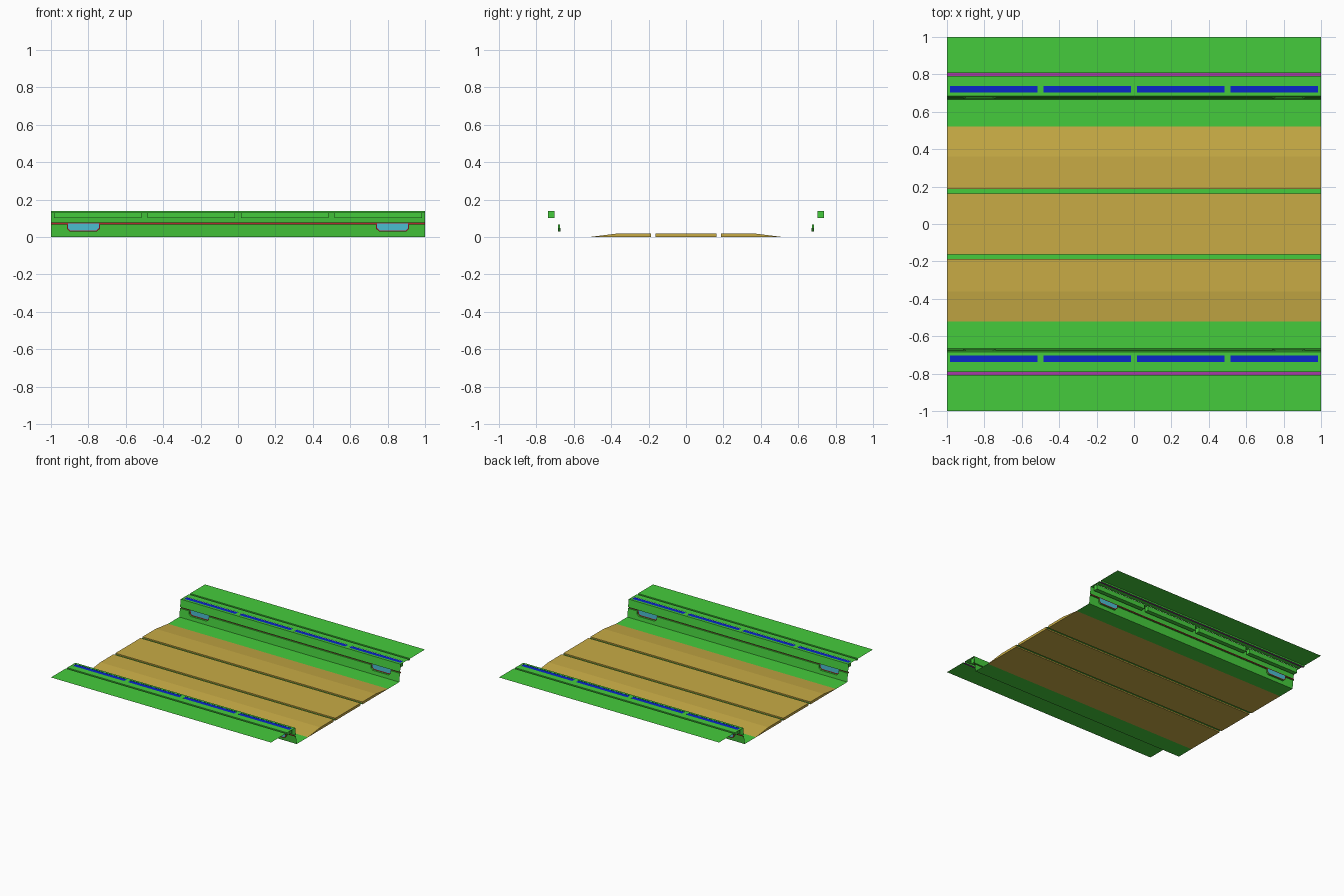
import bpy, bmesh
from mathutils import Vector

cube = bpy.data.objects.get("Cube")
if cube:
    bpy.data.objects.remove(cube, do_unlink=True)


def material(name, rgb):
    m = bpy.data.materials.new(name)
    m.use_nodes = True
    m.diffuse_color = (*rgb, 1)
    m.node_tree.nodes["Principled BSDF"].inputs["Base Color"].default_value = (*rgb, 1)
    return m


GREEN = material("green", (0.06, 0.6, 0.045))
TAN = material("tan", (0.58, 0.41, 0.06))
BLUE = material("blue", (0.003, 0.02, 0.6))
CYAN = material("cyan", (0.07, 0.51, 0.64))
RED = material("red", (0.45, 0.02, 0.03))
PURPLE = material("purple", (0.38, 0.045, 0.38))

UP, DOWN, TRACK = Vector((0, 0, 1)), Vector((0, 0, -1)), Vector((0, -1, 0))


def face(bm, points, toward, mat=0):
    """Add one face whose normal points toward the given direction."""
    f = bm.faces.new([bm.verts.new(p) for p in points])
    f.normal_update()
    if f.normal.dot(toward) < 0:
        f.normal_flip()
    f.material_index = mat
    return f


def sheet(bm, x0, x1, a, b, toward, mat=0):
    """Rectangle running along x between two (y, z) points."""
    return face(bm, [(x0, *a), (x1, *a), (x1, *b), (x0, *b)], toward, mat)


def finish(name, bm, mats, mirror=True):
    bmesh.ops.remove_doubles(bm, verts=bm.verts, dist=0.0002)
    me = bpy.data.meshes.new(name)
    bm.to_mesh(me)
    bm.free()
    for m in mats:
        me.materials.append(m)
    ob = bpy.data.objects.new(name, me)
    bpy.context.collection.objects.link(ob)
    if mirror:
        mod = ob.modifiers.new("Mirror", "MIRROR")
        mod.use_axis = (False, True, False)
        mod.use_mirror_merge = False
    return ob


# Ballast slabs with closed ends
def slab(name, profile, mirror):
    bm = bmesh.new()
    ends = [[bm.verts.new((x, y, z)) for y, z in profile] for x in (-1, 1)]
    for e in ends:
        bm.faces.new(e)
    n = len(profile)
    for i in range(n):
        j = (i + 1) % n
        bm.faces.new((ends[0][i], ends[0][j], ends[1][j], ends[1][i]))
    bmesh.ops.recalc_face_normals(bm, faces=bm.faces)
    finish(name, bm, [TAN], mirror)


BED = 0.02
RAIL_IN, RAIL_OUT, BED_EDGE = 0.163, 0.187, 0.52
slab("ballast_middle", [(-RAIL_IN, 0), (RAIL_IN, 0), (RAIL_IN, BED), (-RAIL_IN, BED)], False)
slab("ballast_side", [(RAIL_OUT, 0), (BED_EDGE, 0), (0.36, BED), (RAIL_OUT, BED)], True)

# Rail strips in the slots, and the floor beside the ballast
bm = bmesh.new()
sheet(bm, -1, 1, (RAIL_IN, BED / 2), (RAIL_OUT, BED / 2), UP)
finish("rail_strip", bm, [GREEN])

TOP, FOOT, EDGE = 0.14, 0.666, 0.684
bm = bmesh.new()
sheet(bm, -1, 1, (BED_EDGE, 0), (FOOT, 0), UP)
finish("track_floor", bm, [GREEN])

# Platform wall: leaning face with a long groove and two window recesses
BACK, G0, G1 = 0.685, 0.068, 0.077


def on_wall(x, z):
    return (x, FOOT + (EDGE - FOOT) * z / TOP, z)


def on_back(x, z):
    return (x, BACK, z)


recess = [(-0.915, G0), (-0.915, 0.045), (-0.9, 0.03),
          (-0.755, 0.03), (-0.738, 0.045), (-0.738, G0)]
outline = [(-1, G0)] + recess + [(-x, z) for x, z in reversed(recess)] + [(1, G0)]

bm = bmesh.new()
face(bm, [on_wall(x, z) for x, z in outline + [(1, 0), (-1, 0)]], TRACK)
face(bm, [on_wall(x, z) for x, z in [(-1, G1), (1, G1), (1, TOP), (-1, TOP)]], TRACK)
face(bm, [on_wall(-1, G1), on_wall(1, G1), on_back(1, G1), on_back(-1, G1)], DOWN)
for (xa, za), (xb, zb) in zip(outline, outline[1:]):
    # Lips of the groove and recess sides, turned into the opening
    inward = Vector((za - zb, 0, xb - xa))
    face(bm, [on_wall(xa, za), on_wall(xb, zb), on_back(xb, zb), on_back(xa, za)], inward)
finish("platform_wall", bm, [GREEN])

# Red groove lining with framed windows
bm = bmesh.new()
for a, b in ((-1, -0.915), (-0.738, 0.738), (0.915, 1)):
    sheet(bm, a, b, (BACK, G0), (BACK, G1), TRACK)
for side in (1, -1):
    shape = [(side * recess[0][0], G1)] + [(side * x, z) for x, z in recess[1:-1]]
    shape.append((side * recess[-1][0], G1))
    window = face(bm, [on_back(x, z) for x, z in shape], TRACK)
    bmesh.ops.inset_individual(bm, faces=[window], thickness=0.007)
    window.material_index = 1
finish("wall_windows", bm, [RED, CYAN])

# Platform top with a narrow groove and openings for four light panels
PANEL_IN, PANEL_OUT, PANEL_HALF = 0.703, 0.739, 0.233
GROOVE_IN, GROOVE_OUT, GROOVE_Z = 0.79, 0.806, 0.128
centres = (-0.75, -0.25, 0.25, 0.75)
bm = bmesh.new()
for a, b in ((EDGE, PANEL_IN), (PANEL_OUT, GROOVE_IN), (GROOVE_OUT, 1)):
    sheet(bm, -1, 1, (a, TOP), (b, TOP), UP)
cuts = [-1] + [c + d for c in centres for d in (-PANEL_HALF, PANEL_HALF)] + [1]
for a, b in zip(cuts[::2], cuts[1::2]):
    sheet(bm, a, b, (PANEL_IN, TOP), (PANEL_OUT, TOP), UP)
sheet(bm, -1, 1, (GROOVE_IN, TOP), (GROOVE_IN, GROOVE_Z), -TRACK)
sheet(bm, -1, 1, (GROOVE_OUT, TOP), (GROOVE_OUT, GROOVE_Z), TRACK)
sheet(bm, -1, 1, (GROOVE_IN, GROOVE_Z), (GROOVE_OUT, GROOVE_Z), UP, 1)
finish("platform_top", bm, [GREEN, PURPLE])

# Light panels: green trays closed by blue covers
bm = bmesh.new()
for c in centres:
    made = bmesh.ops.create_cube(bm, size=1)["verts"]
    bmesh.ops.scale(bm, verts=made, vec=(2 * PANEL_HALF, PANEL_OUT - PANEL_IN, 0.038))
    bmesh.ops.translate(bm, verts=made, vec=(c, (PANEL_IN + PANEL_OUT) / 2, 0.12))
bm.normal_update()
for f in bm.faces:
    f.material_index = int(f.normal.z > 0.9)
finish("light_panels", bm, [GREEN, BLUE])
